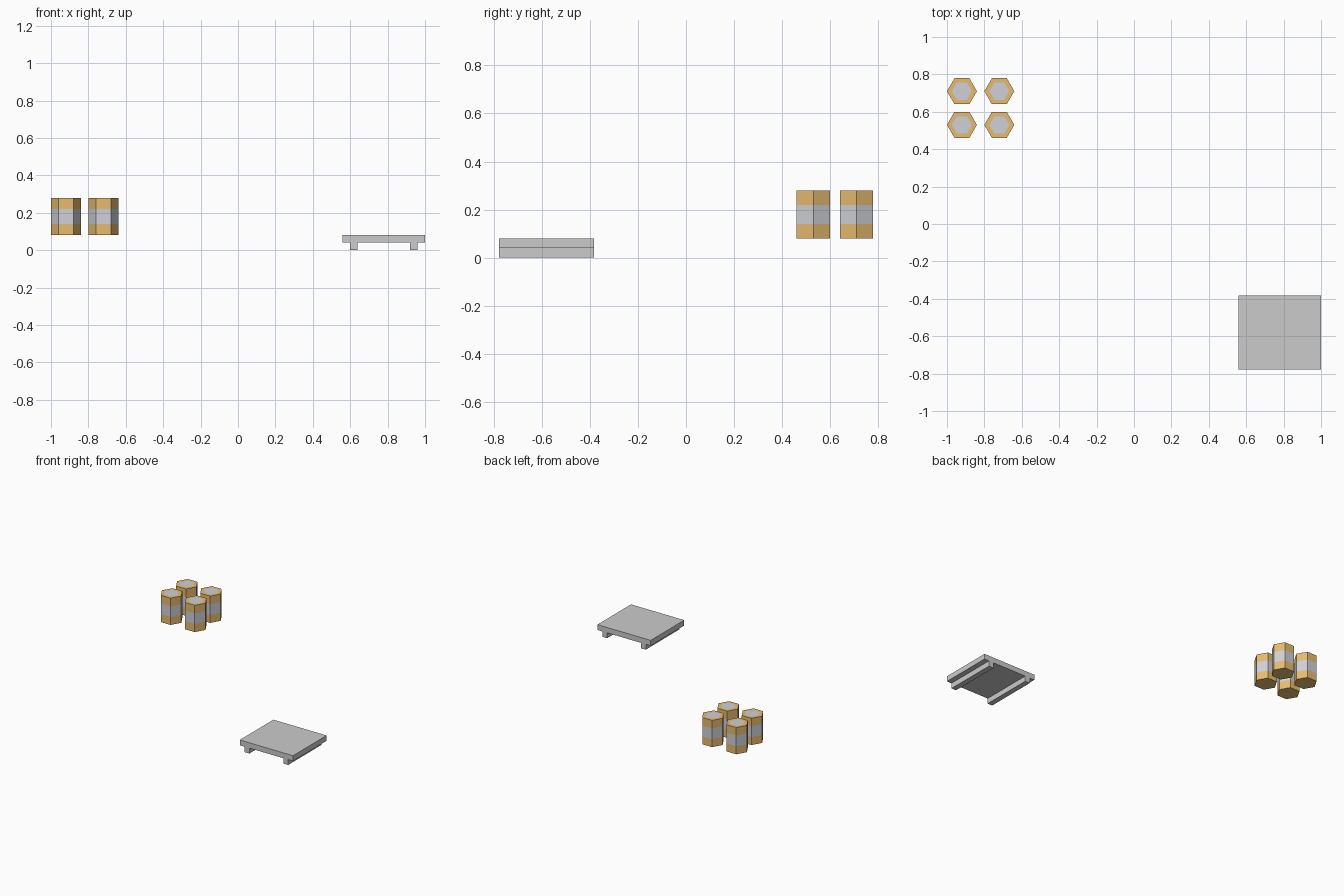
import bpy, bmesh, math

if "Cube" in bpy.data.objects:
    bpy.data.objects.remove(bpy.data.objects["Cube"])

tan = bpy.data.materials.new("tan")
tan.diffuse_color = (0.80, 0.50, 0.16, 1)
tan.use_nodes = True
tan.node_tree.nodes["Principled BSDF"].inputs["Base Color"].default_value = tan.diffuse_color
grey = bpy.data.materials.new("grey")
grey.diffuse_color = (0.62, 0.64, 0.68, 1)
grey.use_nodes = True
grey.node_tree.nodes["Principled BSDF"].inputs["Base Color"].default_value = grey.diffuse_color


def finish(bm, name, location, materials=()):
    bmesh.ops.recalc_face_normals(bm, faces=bm.faces[:])
    mesh = bpy.data.meshes.new(name)
    bm.to_mesh(mesh)
    bm.free()
    for m in materials:
        mesh.materials.append(m)
    obj = bpy.data.objects.new(name, mesh)
    obj.location = location
    bpy.context.collection.objects.link(obj)
    return obj


def hex_canister(name, x, y):
    # stacked hexagon rings: (radius, height, material of the faces below it)
    rings = [(0.08, 0.0, 0), (0.08, 0.06, 0), (0.08, 0.14, 1),
             (0.08, 0.20, 0), (0.053, 0.20, 0)]
    bm = bmesh.new()
    loops = []
    for r, z, _ in rings:
        loops.append([bm.verts.new((r * math.cos(i * math.pi / 3),
                                    r * math.sin(i * math.pi / 3), z))
                      for i in range(6)])
    for k in range(1, len(rings)):
        a, b = loops[k - 1], loops[k]
        for i in range(6):
            j = (i + 1) % 6
            f = bm.faces.new((a[i], a[j], b[j], b[i]))
            f.material_index = rings[k][2]
    # tan base and grey lid panel
    bm.faces.new(loops[0][::-1])
    bm.faces.new(loops[-1]).material_index = 1
    return finish(bm, name, (x, y, 0.08), (tan, grey))


def pallet(name, x, y):
    # deck with two runners, one profile extruded front to back
    half = [(0.22, 0.08), (0.22, 0.04), (0.18, 0.04),
            (0.18, 0.0), (0.14, 0.0), (0.14, 0.04)]
    profile = half + [(-px, pz) for px, pz in reversed(half)]
    bm = bmesh.new()
    face = bm.faces.new([bm.verts.new((px, -0.198, pz)) for px, pz in profile])
    ext = bmesh.ops.extrude_face_region(bm, geom=[face], use_keep_orig=True)
    moved = [v for v in ext["geom"] if isinstance(v, bmesh.types.BMVert)]
    bmesh.ops.translate(bm, verts=moved, vec=(0, 0.396, 0))
    return finish(bm, name, (x, y, 0))


# two by two cluster of canisters
for row, y in enumerate((0.53, 0.71)):
    for col, x in enumerate((-0.92, -0.72)):
        hex_canister(f"canister_{row}_{col}", x, y)

pallet("pallet", 0.78, -0.581)
